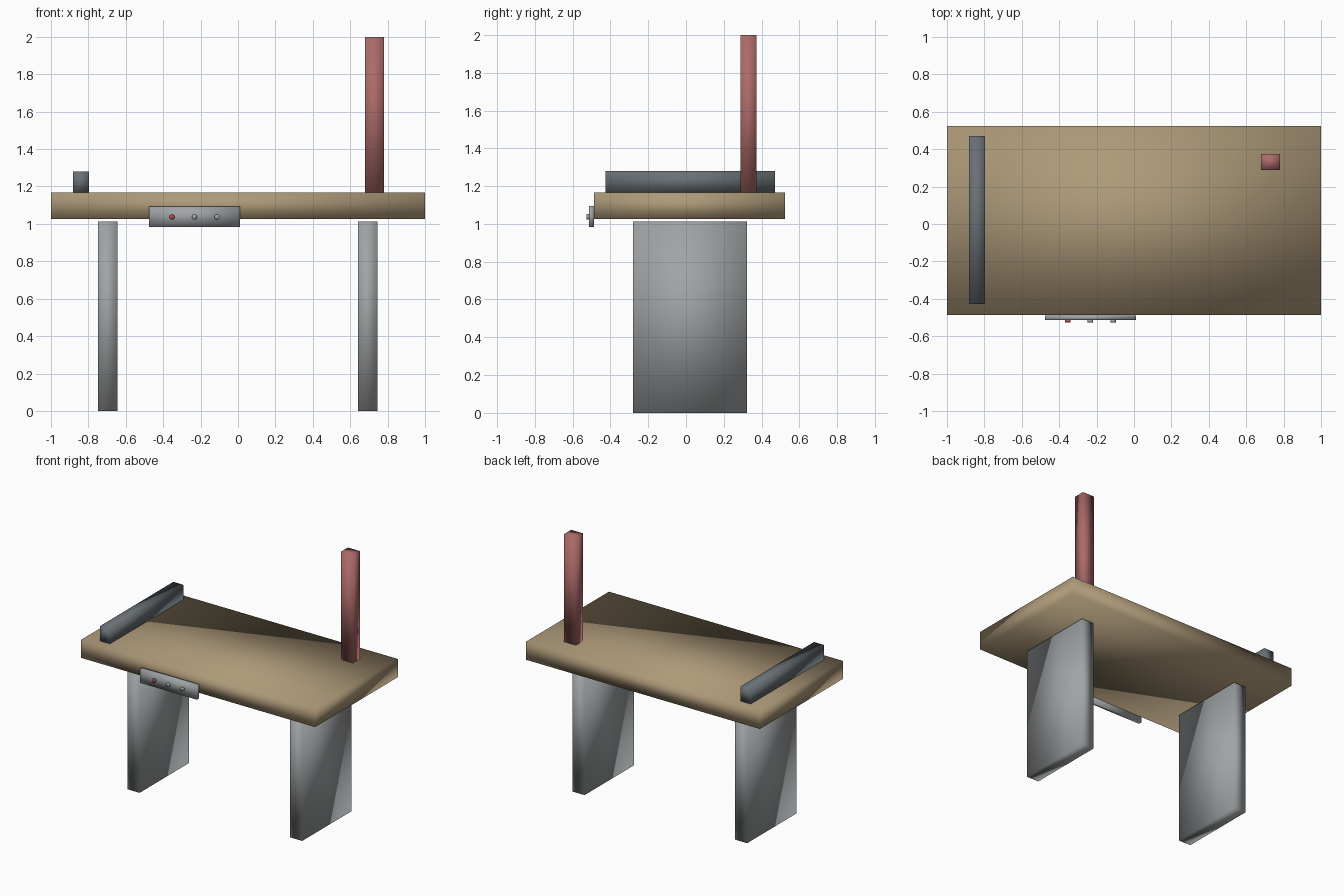
import bpy
import math

cube = bpy.data.objects.get("Cube")
if cube:
    bpy.data.objects.remove(cube, do_unlink=True)


def material(name, r, g, b):
    mat = bpy.data.materials.new(name)
    mat.use_nodes = True
    mat.diffuse_color = (r, g, b, 1)
    mat.node_tree.nodes["Principled BSDF"].inputs["Base Color"].default_value = (r, g, b, 1)
    return mat


wood = material("tan_wood", 0.42, 0.32, 0.19)
steel = material("grey_steel", 0.35, 0.37, 0.38)
slate = material("dark_slate", 0.14, 0.16, 0.175)
brick = material("dusty_red", 0.41, 0.145, 0.14)
red = material("button_red", 0.45, 0.08, 0.08)


def finish(obj, name, mat):
    """Name, colour and softly shade a part."""
    obj.name = obj.data.name = name
    obj.data.materials.append(mat)
    obj.data.shade_smooth()


def box(name, mat, x, y, z):
    """Box spanning the (low, high) pairs on each axis, smooth across its edges."""
    spans = (x, y, z)
    bpy.ops.mesh.primitive_cube_add(size=1, location=[(a + b) / 2 for a, b in spans])
    obj = bpy.context.object
    obj.scale = [b - a for a, b in spans]
    bpy.ops.object.transform_apply(location=False, rotation=False, scale=True)
    finish(obj, name, mat)


# Desk top and slab legs
box("table_top", wood, (-1, 1), (-0.487, 0.525), (1.027, 1.167))
for side, x in (("right", -0.697), ("left", 0.693)):
    box(side + "_leg", steel, (x - 0.052, x + 0.052), (-0.28, 0.323), (0, 1.012))

# Rail along one end, upright post at the other
box("end_rail", slate, (-0.882, -0.796), (-0.427, 0.47), (1.167, 1.281))
box("upright_post", brick, (0.678, 0.78), (0.288, 0.374), (1.167, 2))

# Control panel with three buttons on the front edge
box("control_panel", steel, (-0.476, 0.01), (-0.514, -0.488), (0.984, 1.094))
for i, mat in enumerate((red, steel, steel)):
    bpy.ops.mesh.primitive_cylinder_add(
        vertices=16, radius=0.0145, depth=0.013,
        location=(-0.354 + 0.121 * i, -0.5195, 1.037), rotation=(math.pi / 2, 0, 0))
    finish(bpy.context.object, f"panel_button_{i + 1}", mat)
